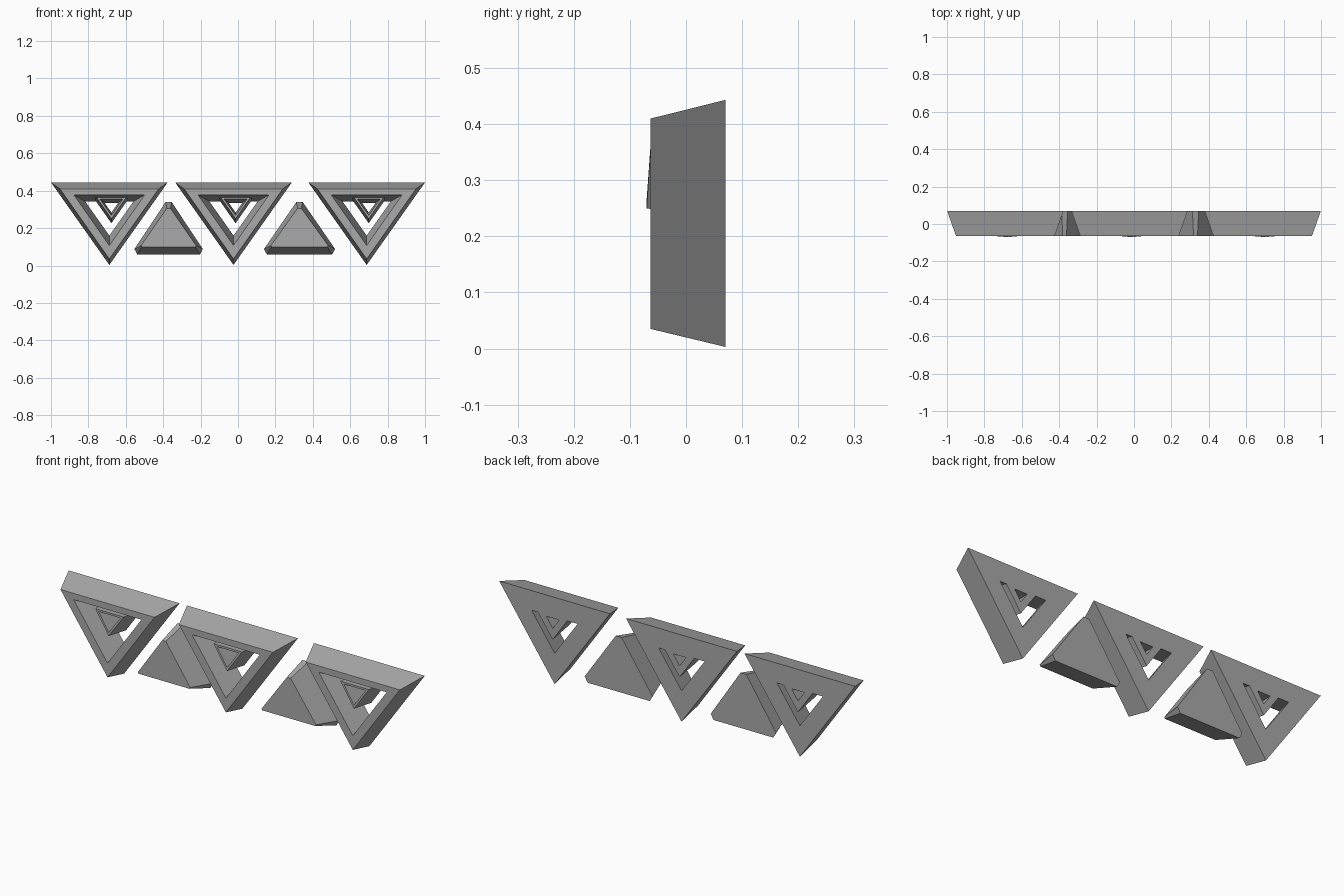
import bpy
import bmesh

cube = bpy.data.objects.get("Cube")
if cube:
    bpy.data.objects.remove(cube, do_unlink=True)

# Single grey finish
grey = bpy.data.materials.new("stone_grey")
grey.use_nodes = True
tone = (0.4, 0.4, 0.4, 1)
grey.diffuse_color = tone
grey.node_tree.nodes["Principled BSDF"].inputs["Base Color"].default_value = tone

FRONT, BACK = -0.063, 0.07


def finish(name, bm):
    bmesh.ops.recalc_face_normals(bm, faces=bm.faces)
    mesh = bpy.data.meshes.new(name)
    bm.to_mesh(mesh)
    bm.free()
    mesh.materials.append(grey)
    obj = bpy.data.objects.new(name, mesh)
    bpy.context.collection.objects.link(obj)


def bridge(bm, a, b):
    n = len(a)
    for i in range(n):
        j = (i + 1) % n
        bm.faces.new((a[i], a[j], b[j], b[i]))


def triangle(bm, cx, half, top, tip, y, lean=0):
    """Downward-pointing triangle; lean pushes the tip forward."""
    points = ((cx - half, y, top), (cx + half, y, top), (cx, y - lean, tip))
    return [bm.verts.new(p) for p in points]


def triangle_frame(name, cx, outer_front, outer_back, hole_back, hole_front, lean=0):
    """Tapered triangular ring; each outline is (half width, top, tip)."""
    bm = bmesh.new()
    loops = [triangle(bm, cx, *outer_front, FRONT, lean),
             triangle(bm, cx, *outer_back, BACK),
             triangle(bm, cx, *hole_back, BACK),
             triangle(bm, cx, *hole_front, FRONT, lean)]
    for i in range(4):
        bridge(bm, loops[i], loops[(i + 1) % 4])
    finish(name, bm)


def wedge(name, cx, scale):
    """Upright solid triangle with clipped corners, narrowing to the front."""
    back = ((0.168, 0.06), (0.183, 0.088), (0.016, 0.34))
    front = ((0.143, 0.1), (0.147, 0.107), (0.01, 0.305))
    bm = bmesh.new()
    loops = []
    for half, y in ((back, BACK), (front, FRONT)):
        outline = [(x, z) for x, z in half] + [(-x, z) for x, z in reversed(half)]
        loops.append([bm.verts.new((cx + x * scale, y, z)) for x, z in outline])
        bm.faces.new(loops[-1])
    bridge(bm, *loops)
    finish(name, bm)


# Three large frames, each holding a small frame under its top bar
for side, cx in (("right", -0.688), ("middle", -0.024), ("left", 0.688)):
    triangle_frame(side + "_large_frame", cx,
                   (0.264, 0.41, 0.035), (0.311, 0.443, 0.003),
                   (0.129, 0.343, 0.16), (0.19, 0.378, 0.107))
    triangle_frame(side + "_small_frame", cx + 0.011,
                   (0.08, 0.365, 0.25), (0.092, 0.357, 0.226),
                   (0.036, 0.335, 0.283), (0.061, 0.355, 0.268), 0.007)

# Two solid wedges between the frames
wedge("right_wedge", -0.371, 1)
wedge("left_wedge", 0.329, 1.04)
